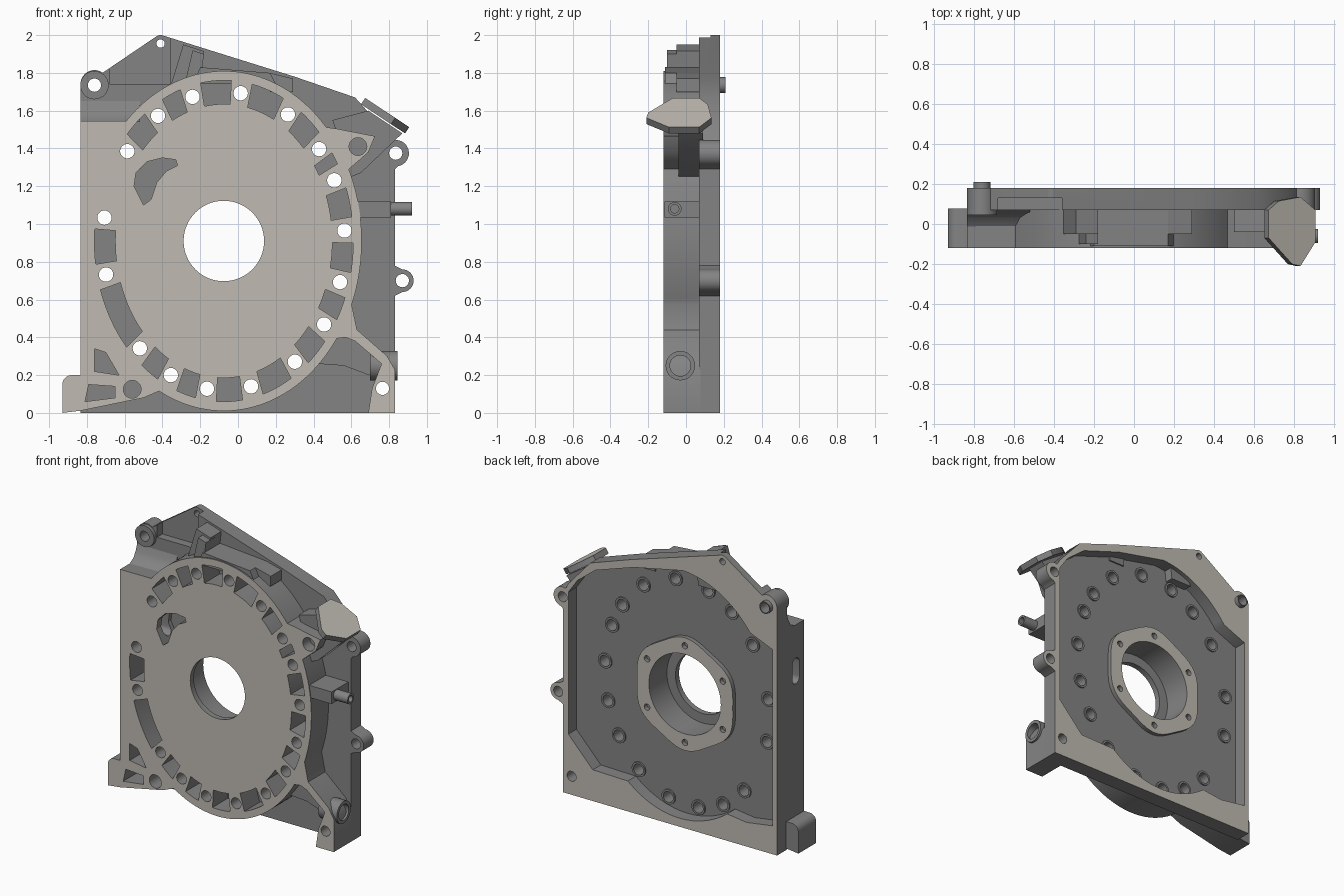
import bpy, bmesh
from math import sin, cos, pi, radians
from mathutils import Matrix

old = bpy.data.objects.get("Cube")
if old:
    bpy.data.objects.remove(old, do_unlink=True)


def material(name, rgb):
    mat = bpy.data.materials.new(name)
    mat.use_nodes = True
    mat.diffuse_color = (*rgb, 1)
    mat.node_tree.nodes["Principled BSDF"].inputs["Base Color"].default_value = (*rgb, 1)
    return mat


CAST = material("cast grey", (.23, .23, .23))
MACHINED = material("machined tan", (.53, .50, .45))
CX, CZ = -.075, .91          # centre of the oval housing


def arc(cx, cz, rx, rz, start, end, steps=16):
    """Points along an elliptical arc, angles in degrees."""
    angles = [radians(start + (end - start) * i / steps) for i in range(steps + 1)]
    return [(cx + rx * cos(a), cz + rz * sin(a)) for a in angles]


def oval(rx, rz, start, end, steps=16):
    return arc(CX, CZ, rx, rz, start, end, steps)


def circle(cx, cz, r, steps=28):
    return arc(cx, cz, r, r, 0, 360, steps)[:-1]


def prism(outline, low, high, axis="y"):
    """Describe a prism: outline in the two other axes, extruded along axis."""
    return outline, low, high, axis


def mesh_object(name, prisms):
    bm = bmesh.new()
    place = {"x": lambda u, v, d: (d, u, v),
             "y": lambda u, v, d: (u, d, v),
             "z": lambda u, v, d: (u, v, d)}
    for outline, low, high, axis in prisms:
        rings = [[bm.verts.new(place[axis](u, v, d)) for u, v in outline]
                 for d in (low, high)]
        bm.faces.new(rings[0])
        bm.faces.new(rings[1])
        count = len(outline)
        for i in range(count):
            j = (i + 1) % count
            bm.faces.new((rings[0][i], rings[0][j], rings[1][j], rings[1][i]))
    bmesh.ops.recalc_face_normals(bm, faces=bm.faces)
    mesh = bpy.data.meshes.new(name)
    bm.to_mesh(mesh)
    bm.free()
    obj = bpy.data.objects.new(name, mesh)
    bpy.context.scene.collection.objects.link(obj)
    return obj


parts = []


def part(name, solids, cuts=(), machined=None):
    """Build solids, subtract each group of cutters, then colour faces by rule."""
    obj = mesh_object(name, solids)
    for group in cuts:
        cutter = mesh_object("cutter", group)
        cutter.hide_render = True
        mod = obj.modifiers.new("cut", "BOOLEAN")
        mod.operation, mod.solver, mod.object = "DIFFERENCE", "EXACT", cutter
        bpy.context.view_layer.update()
        graph = bpy.context.evaluated_depsgraph_get()
        result = bpy.data.meshes.new_from_object(obj.evaluated_get(graph))
        obj.modifiers.clear()
        obj.data = result
        bpy.data.objects.remove(cutter, do_unlink=True)
    obj.data.materials.clear()
    obj.data.materials.append(CAST)
    obj.data.materials.append(MACHINED)
    for face in obj.data.polygons:
        face.material_index = int(bool(machined and machined(face.center, face.normal)))
    parts.append(obj)
    return obj


# Bolt holes round the oval, and pockets between neighbours
bolt_angles = [143, 123, 105, 82, 58, 38, 24, 4, -16, -34, -54, -77, -98, -116,
               -134, -167, -189]
bolts = [oval(.64, .79, a, a, 1)[0] for a in bolt_angles]
bolt_holes = [prism(circle(x, z, .038), -.4, .4) for x, z in bolts]
lug_holes = [prism(circle(x, z, r), -.4, .4) for x, z, r in
             [(-.76, 1.735, .035), (-.41, 1.955, .022), (.835, 1.375, .035),
              (.87, .7, .035), (.765, .13, .035)]]
pockets = []
for a, b in zip(bolt_angles, bolt_angles[1:]):
    a, b = a - 4.7, b + 4.7
    band = oval(.685, .85, a, b, 8) + oval(.575, .725, b, a, 8)
    pockets.append(prism(band, -.3, .05))

# Extra pockets: curved port, foot pockets and blind holes
port = [(-.33, 1.34), (-.4, 1.35), (-.48, 1.33), (-.54, 1.27), (-.55, 1.2),
        (-.5, 1.1), (-.46, 1.13), (-.43, 1.22), (-.38, 1.28), (-.32, 1.31)]
foot_pocket = [(-.81, .06), (-.65, .08), (-.65, .14), (-.79, .15)]
corner_pocket = [(-.76, .22), (-.63, .2), (-.7, .32), (-.76, .34)]
pockets += [prism(p, -.3, .04) for p in (port, foot_pocket, corner_pocket)]
pockets += [prism(circle(x, z, .047), -.3, .04) for x, z in [(-.56, .125), (.635, 1.41)]]
side_slot = arc(-.03, 1.27, .04, .04, 0, 180) + arc(-.03, 1.17, .04, .04, 180, 360)

# Front housing: oval with straight left side, foot, ear and lower arm
housing = ([(-.93, 0), (-.83, .012), (-.5, .08)] + oval(.73, .9, -118, -35, 32)
           + [(.57, .4), (.62, .38), (.76, .26), (.71, .13), (.69, 0), (.83, 0),
              (.83, .23), (.79, .3), (.63, .44)]
           + oval(.73, .9, -22, 25, 20)
           + [(.645, 1.34), (.69, 1.38), (.725, 1.465), (.52, 1.505)]
           + oval(.73, .9, 42, 135, 36)
           + [(-.835, 1.545), (-.835, .2)] + arc(-.88, .15, .05, .05, 90, 180, 6))
main_bore = [prism(circle(CX, CZ, .213, 64), -.4, .4)]
counterbore = [prism(circle(CX, CZ, .28, 64), -.08, .4)]
part("front_housing", [prism(housing, -.12, .078)],
     [bolt_holes + lug_holes + pockets, main_bore, counterbore,
      [prism(side_slot, -1, -.5, "x")]],
     lambda c, n: n.y < -.9 and c.y < -.115)

# Back plate with lugs and a shallow cavity
plate = ([(-.835, 0), (.83, 0), (.83, .62)] + arc(.87, .7, .06, .06, -90, 90)
         + [(.83, .78), (.83, 1.29)] + arc(.835, 1.375, .07, .07, -80, 110)
         + [(.79, 1.48), (.62, 1.67), (.3, 1.78)]
         + arc(-.41, 1.96, .04, .04, 75, 125, 6) + arc(-.76, 1.735, .075, .08, 55, 180))
cavity = ([(-.8, .2), (-.6, .17)] + oval(.7, .85, -122, -55, 20)
          + [(.6, .22), (.79, .42), (.79, 1.42), (.72, 1.52), (.58, 1.63), (.28, 1.73)]
          + oval(.74, .9, 92, 138, 16) + [(-.8, 1.44)])
corner_relief = [(-.68, 1.74), (-.36, 1.74), (-.36, 2.1), (-.68, 2.1)]
part("back_plate", [prism(plate, .07, .18)],
     [[prism(cavity, .09, .4)], bolt_holes + lug_holes, counterbore,
      [prism(corner_relief, -.1, .13)]],
     lambda c, n: n.y > .9 and c.y > .175)

# Lobed bearing ring and bolt bosses on the back
lobed = []
for i in range(72):
    a = 2 * pi * i / 72
    r = .385 + .012 * cos(6 * a)
    lobed.append((CX + r * sin(a), CZ + r * cos(a)))
ring_bolts = [prism(circle(CX + .34 * sin(i * pi / 3), CZ + .34 * cos(i * pi / 3), .022), 0, .4)
              for i in range(6)]
part("bearing_ring", [prism(lobed, .085, .12)], [counterbore, ring_bolts],
     lambda c, n: n.y > .9 and c.y > .115)
part("bolt_bosses", [prism(circle(x, z, .052), .085, .1) for x, z in bolts], [bolt_holes])

# Corner lug, dowel and the sloped step above the housing
part("corner_lug", [prism(circle(-.76, 1.735, .075), .045, .175)], [lug_holes[:1]])
part("dowel", [prism(circle(-.76, 1.735, .042), .17, .21)], [lug_holes[:1]])
step = [(-.02, 1.54), (.03, 1.57), (.055, 1.61), (.08, 1.68), (.08, 1.54)]
part("step_fillet", [prism(step, -.835, -.52, "x")])

# Neck on top of the housing
wall = [(-.36, 1.72), (-.2, 1.72), (-.18, 1.915), (-.29, 1.95)]
deck = [(-.24, 1.74), (.2, 1.74), (.17, 1.8), (-.2, 1.83)]
part("top_wall", [prism(wall, -.05, .15)])
part("top_wall_tip", [prism([(-.28, 1.75), (-.2, 1.75), (-.18, 1.9), (-.24, 1.92)], -.1, 0)])
part("top_deck", [prism(deck, -.11, .08)])
part("top_rib", [prism([(.17, 1.7), (.29, 1.7), (.29, 1.77), (.17, 1.8)], -.05, .1)])

# Filler neck with tilted cap flange
part("filler_neck", [prism([(.6, 1.25), (.65, 1.27), (.87, 1.48), (.69, 1.6), (.5, 1.55)],
                           -.04, .09)])
cap = [(-.14, .07), (-.08, .115), (.05, .135), (.14, .07), (.14, -.09),
       (.05, -.21), (0, -.2), (-.14, -.07)]
flange = part("filler_flange", [prism(cap, -.04, 0, "z")], (), lambda c, n: n.z > .9)
flange.matrix_world = Matrix.Translation((.79, 1.59, 0)).to_4x4() @ Matrix.Identity(4)
flange.matrix_world = (Matrix.Translation((.79, 0, 1.59))
                       @ Matrix.Rotation(radians(33.5), 4, "Y"))

# Side pipe on its arm
part("pipe_arm", [prism([(.6, 1.035), (.81, 1.035), (.81, 1.12), (.6, 1.12)], -.115, .08)])
part("side_pipe", [prism(circle(-.06, 1.08, .036), .8, .92, "x")],
     [[prism(circle(-.06, 1.08, .022), .86, 1, "x")]])

# Drain boss and gusset at the lower corner
part("drain_boss", [prism(circle(-.03, .25, .078), .7, .845, "x")],
     [[prism(circle(-.03, .25, .055), .76, 1, "x")]])
part("lower_gusset", [prism([(.42, .26), (.56, .25), (.72, .19), (.76, .26), (.6, .4), (.5, .4)],
                            -.03, .08)])

# Smooth round walls, keep the machined edges sharp
bpy.ops.object.select_all(action="DESELECT")
for obj in parts:
    obj.select_set(True)
bpy.context.view_layer.objects.active = parts[0]
bpy.ops.object.shade_smooth_by_angle(angle=radians(30))
